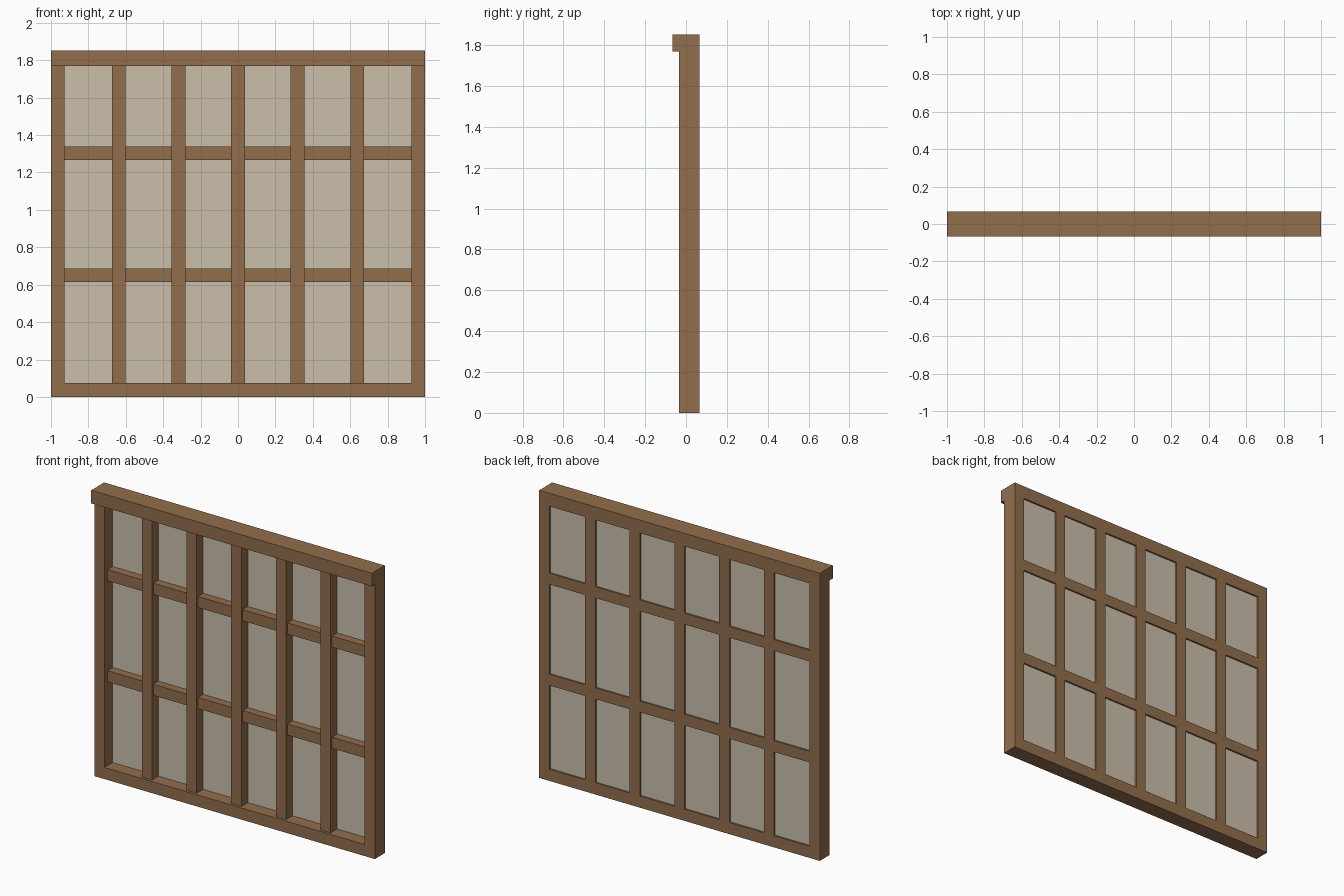
import bpy

if "Cube" in bpy.data.objects:
    bpy.data.objects.remove(bpy.data.objects["Cube"])

def material(name, rgb):
    m = bpy.data.materials.new(name)
    m.diffuse_color = (*rgb, 1)
    m.use_nodes = True
    m.node_tree.nodes["Principled BSDF"].inputs["Base Color"].default_value = m.diffuse_color
    return m

wood = material("brown wood", (0.29, 0.156, 0.073))
paper = material("cream paper", (0.59, 0.52, 0.41))

def box(name, x, y, z, mat):
    """Box from (min, max) pairs on each axis."""
    verts = [(a, b, c) for a in x for b in y for c in z]
    faces = [(0, 1, 3, 2), (4, 6, 7, 5), (0, 4, 5, 1),
             (2, 3, 7, 6), (0, 2, 6, 4), (1, 5, 7, 3)]
    me = bpy.data.meshes.new(name)
    me.from_pydata(verts, [], faces)
    me.materials.append(mat)
    ob = bpy.data.objects.new(name, me)
    bpy.context.collection.objects.link(ob)
    return ob

BACK, FRONT = 0.066, -0.035
TOP, CAP, SILL, W = 1.853, 1.769, 0.075, 0.073

# outer frame: overhanging top rail, bottom rail, two stiles
box("top_rail", (-1, 1), (-0.066, BACK), (CAP, TOP), wood)
box("bottom_rail", (-1, 1), (FRONT, BACK), (0, SILL), wood)
for side, x in (("left", (-1, W - 1)), ("right", (1 - W, 1))):
    box(side + "_stile", x, (FRONT, BACK), (SILL, CAP), wood)

# upright bars, set slightly back from the frame
centres = [i * 0.3185 for i in range(-2, 3)]
for c in centres:
    box("upright_bar", (c - W / 2, c + W / 2), (-0.018, BACK), (SILL, CAP), wood)

# cross bars between the uprights, set further back
edges = [W - 1] + [c + s * W / 2 for c in centres for s in (-1, 1)] + [1 - W]
for z in (0.651, 1.302):
    for a, b in zip(edges[::2], edges[1::2]):
        box("cross_bar", (a, b), (-0.005, BACK), (z - 0.036, z + 0.036), wood)

# thin paper panel near the back of the frame
box("paper_panel", (W - 1, 1 - W), (0.048, 0.055), (SILL, CAP), paper)
